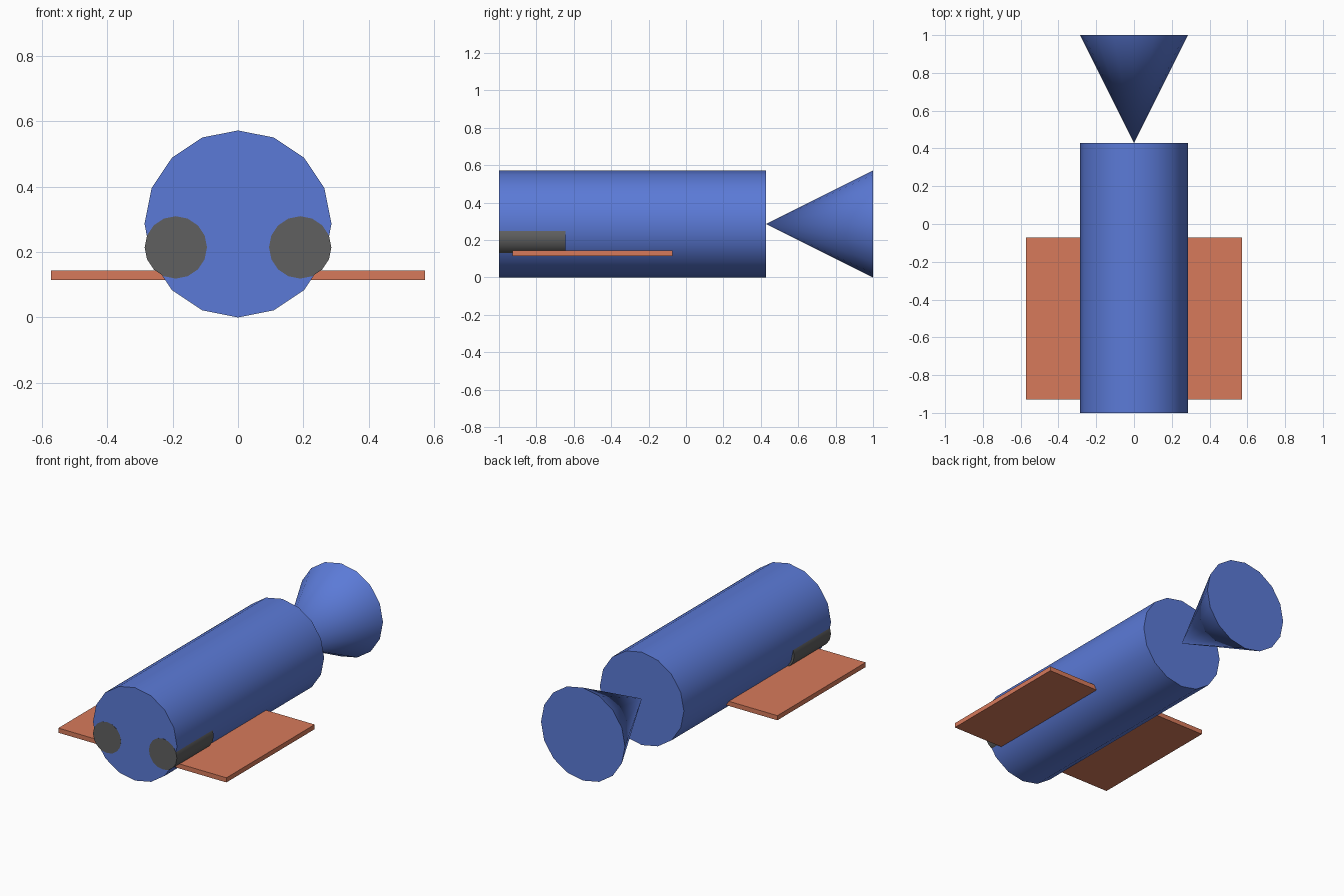
import bpy
import math

cube = bpy.data.objects.get("Cube")
if cube:
    bpy.data.objects.remove(cube, do_unlink=True)


def make_material(name, rgb):
    mat = bpy.data.materials.new(name)
    mat.use_nodes = True
    color = (*rgb, 1.0)
    mat.diffuse_color = color
    for node in mat.node_tree.nodes:
        if node.type == 'BSDF_PRINCIPLED':
            node.inputs["Base Color"].default_value = color
    return mat


BLUE = make_material("blue", (0.105, 0.195, 0.68))
ORANGE = make_material("burnt orange", (0.68, 0.195, 0.105))
GREY = make_material("dark grey", (0.115, 0.115, 0.115))

SIDES = 16
R = 2 / 7  # hull radius


def lathe_part(name, x, z, y_front, y_back, r_front, r_back, mat):
    """Round part lying along y, from y_front to y_back."""
    bpy.ops.mesh.primitive_cone_add(
        vertices=SIDES, radius1=r_front, radius2=r_back,
        depth=y_back - y_front,
        location=(x, (y_front + y_back) / 2, z),
        rotation=(-math.pi / 2, 0, 0))
    obj = bpy.context.object
    obj.name = name
    obj.data.materials.append(mat)
    bpy.ops.object.shade_smooth_by_angle(angle=math.radians(35))
    return obj


# Hull, and the nozzle flaring out behind it from a point
lathe_part("hull", 0, R, -1, 1.5 * R, R, R, BLUE)
lathe_part("nozzle", 0, R, 1.5 * R, 1, 0, R, BLUE)

# Intake pods on both sides, their faces just proud of the hull front
for side, x in (("left", 0.19), ("right", -0.19)):
    lathe_part(side + "_pod", x, 0.214, -1.0005, -0.643, R / 3, R / 3, GREY)

# Wing slab running through the hull
bpy.ops.mesh.primitive_cube_add(size=1, location=(0, -0.5, 0.1286))
wing = bpy.context.object
wing.name = "wing"
wing.scale = (4 * R, 3 * R, R / 10)
bpy.ops.object.transform_apply(location=False, rotation=False, scale=True)
wing.data.materials.append(ORANGE)
